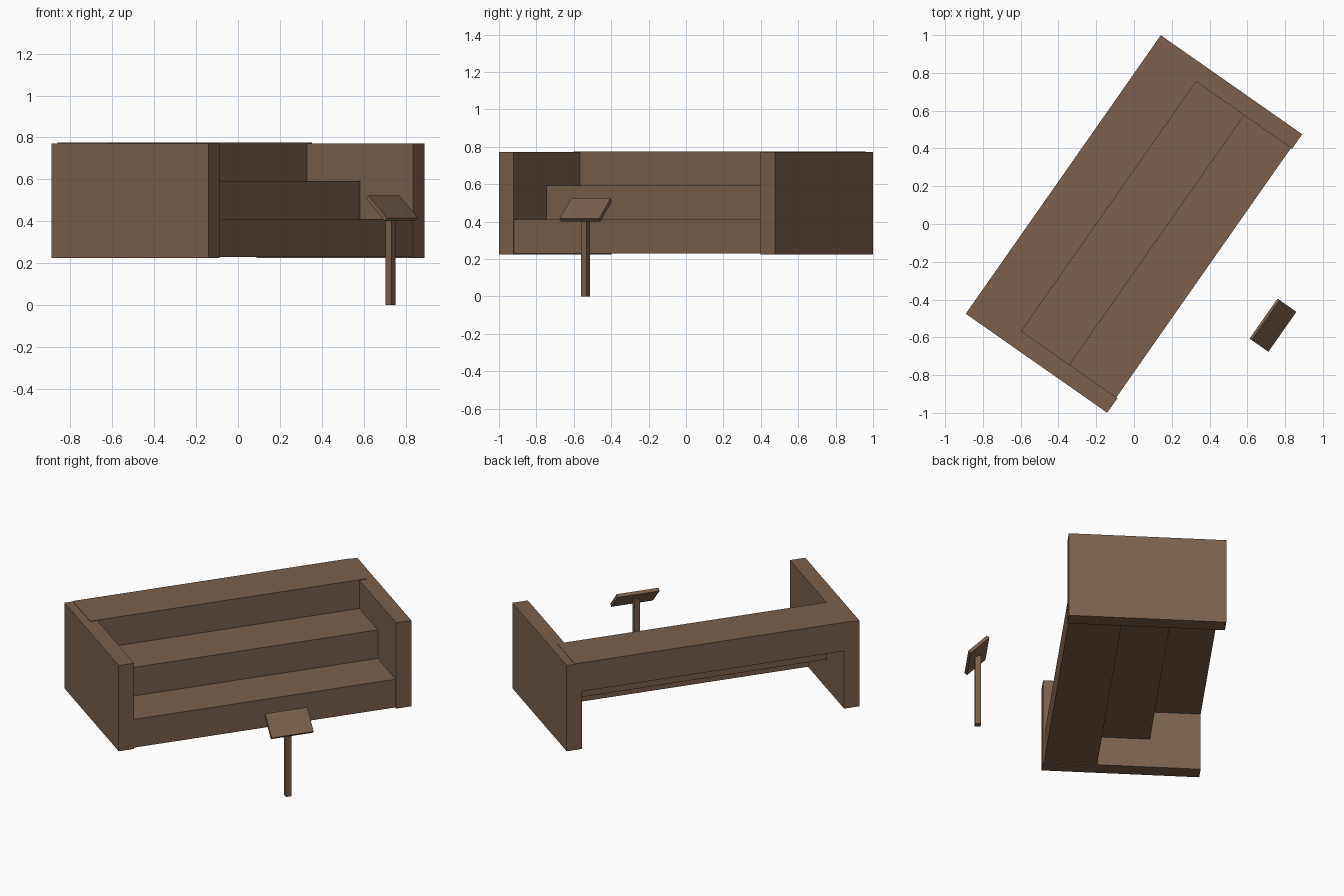
import bpy, bmesh, math
from mathutils import Matrix

if "Cube" in bpy.data.objects:
    bpy.data.objects.remove(bpy.data.objects["Cube"])

# Everything is built square to the axes (front = -y), then turned 55 degrees
TURN = Matrix.Rotation(math.radians(55), 4, 'Z')

wood = bpy.data.materials.new("brown wood")
wood.diffuse_color = (0.2, 0.118, 0.072, 1)
wood.use_nodes = True
wood.node_tree.nodes["Principled BSDF"].inputs["Base Color"].default_value = wood.diffuse_color


def box(name, lo, hi, tilt=0):
    size = [b - a for a, b in zip(lo, hi)]
    mid = [(a + b) / 2 for a, b in zip(lo, hi)]
    bm = bmesh.new()
    bmesh.ops.create_cube(bm, size=1)
    bmesh.ops.scale(bm, vec=size, verts=bm.verts)
    bm.transform(TURN @ Matrix.Translation(mid) @ Matrix.Rotation(math.radians(tilt), 4, 'X'))
    me = bpy.data.meshes.new(name)
    bm.to_mesh(me)
    bm.free()
    me.materials.append(wood)
    ob = bpy.data.objects.new(name, me)
    bpy.context.collection.objects.link(ob)


# End walls
for name, s in (("left_end_wall", -1), ("right_end_wall", 1)):
    x = sorted((s * 0.806, s * 0.9))
    box(name, (x[0], -0.457, 0.225), (x[1], 0.457, 0.772))

# Stepped slabs, ends let into the walls
for name, y0, y1, z0, z1 in (
    ("lower_step", -0.45, -0.143, 0.23, 0.41),
    ("middle_step", -0.148, 0.163, 0.41, 0.592),
    ("upper_step", 0.163, 0.457, 0.592, 0.775),
):
    box(name, (-0.85, y0, z0), (0.85, y1, z1))

# Information stand: post and tilted panel
box("stand_post", (-0.04, -0.922, 0), (-0.005, -0.887, 0.455))
box("stand_panel", (-0.146, -0.986, 0.452), (0.112, -0.834, 0.472), tilt=45)
